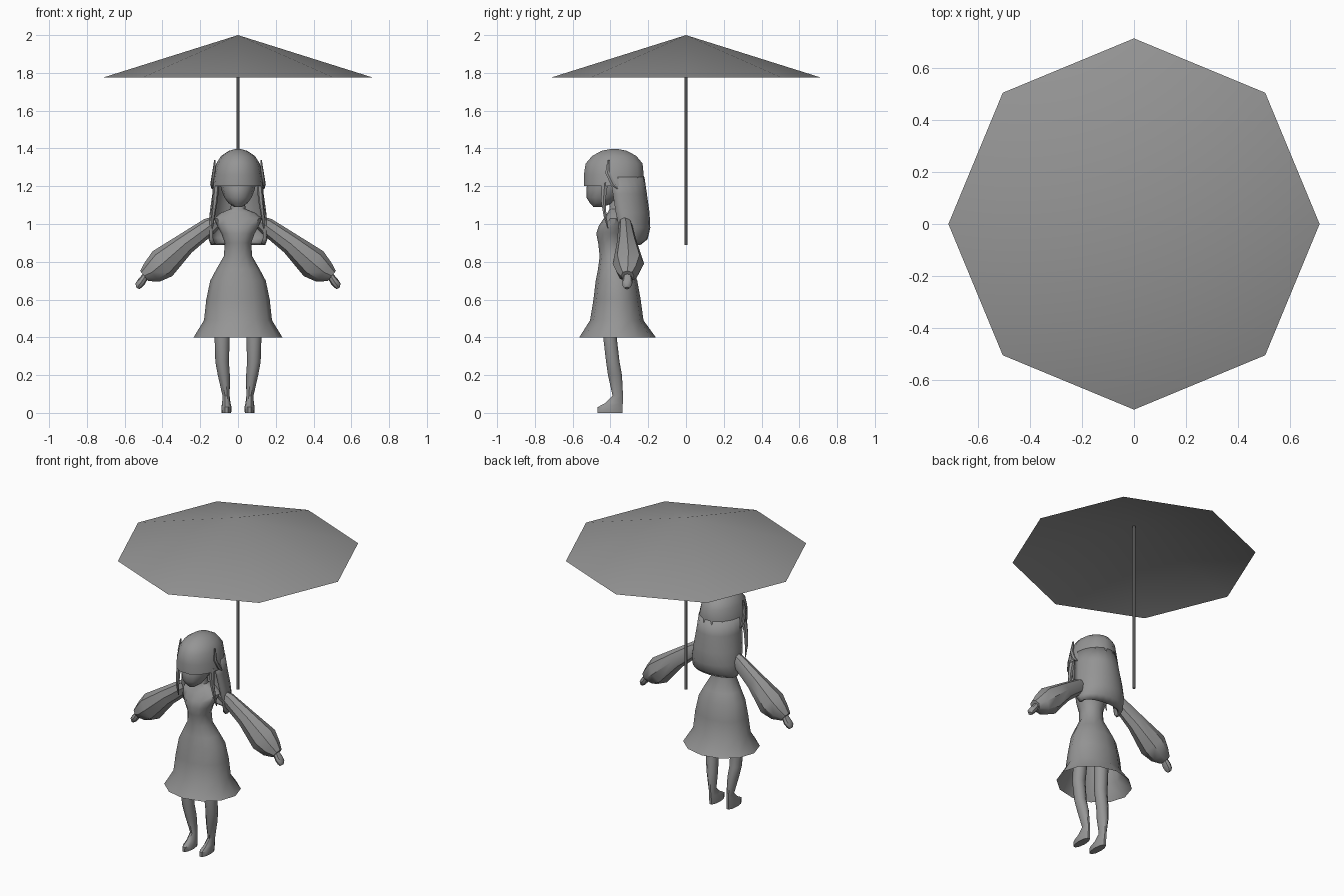
import bpy, bmesh, math
from mathutils import Vector

grey = bpy.data.materials.new("grey")
grey.diffuse_color = (0.3, 0.3, 0.3, 1)


def finish(name, bm, angle=40):
    bmesh.ops.recalc_face_normals(bm, faces=bm.faces)
    me = bpy.data.meshes.new(name)
    bm.to_mesh(me)
    bm.free()
    ob = bpy.data.objects.new(name, me)
    bpy.context.collection.objects.link(ob)
    me.materials.append(grey)
    bpy.ops.object.select_all(action='DESELECT')
    ob.select_set(True)
    bpy.context.view_layer.objects.active = ob
    bpy.ops.object.shade_smooth_by_angle(angle=math.radians(angle))
    return ob


def loft(name, rings, sides=12, tilt=0, side=1, caps=(True, True), arc=None):
    """Skin rings of (x, y, z, half width, half depth); arc keeps part of each ring."""
    bm = bmesh.new()
    u = Vector((math.cos(tilt) * side, 0, math.sin(tilt)))
    v = Vector((0, 1, 0))
    a0, a1 = arc or (0, 2 * math.pi)
    n = sides + 1 if arc else sides
    loops = []
    for x, y, z, hu, hv in rings:
        c = Vector((x * side, y, z))
        angles = [a0 + (a1 - a0) * i / sides for i in range(n)]
        loops.append([bm.verts.new(c + u * hu * math.cos(a) + v * hv * math.sin(a))
                      for a in angles])
    for lo, hi in zip(loops, loops[1:]):
        for i in range(sides):
            j = (i + 1) % n
            bm.faces.new((lo[i], lo[j], hi[j], hi[i]))
    if caps[0]:
        bm.faces.new(loops[0])
    if caps[1]:
        bm.faces.new(loops[-1])
    return finish(name, bm)


def upright(rows):
    """Rows of (x, z, front y, back y, half width) to rings."""
    return [(x, (f + b) / 2, z, h, (b - f) / 2) for x, z, f, b, h in rows]


# Umbrella canopy: open eight-sided cone
bm = bmesh.new()
rim = [bm.verts.new((0.715 * math.cos(i * math.pi / 4), 0.715 * math.sin(i * math.pi / 4), 1.775))
       for i in range(8)]
apex = bm.verts.new((0, 0, 2))
for i in range(8):
    bm.faces.new((rim[i], rim[(i + 1) % 8], apex))
finish("umbrella_canopy", bm)

# Umbrella pole
loft("umbrella_pole", [(0, 0, 0.89, 0.009, 0.009), (0, 0, 1.985, 0.009, 0.009)], 8)

# Dress, shoulders and neck; the hem stays open
loft("dress", upright([
    (0, 0.40, -0.565, -0.16, 0.235), (0, 0.49, -0.508, -0.225, 0.18),
    (0, 0.60, -0.49, -0.24, 0.168), (0, 0.70, -0.478, -0.258, 0.147),
    (0, 0.76, -0.466, -0.285, 0.115), (0, 0.83, -0.457, -0.317, 0.075),
    (0, 0.90, -0.465, -0.32, 0.07), (0, 0.95, -0.475, -0.315, 0.088),
    (0, 0.99, -0.462, -0.305, 0.11), (0, 1.03, -0.435, -0.30, 0.125),
    (0, 1.06, -0.415, -0.31, 0.09), (0, 1.08, -0.405, -0.335, 0.04),
    (0, 1.16, -0.41, -0.34, 0.032)]), caps=(False, True))

# Head with a pointed chin
loft("head", upright([
    (0, 1.09, -0.49, -0.44, 0.02), (0, 1.11, -0.508, -0.39, 0.05),
    (0, 1.14, -0.527, -0.35, 0.072), (0, 1.18, -0.528, -0.30, 0.088),
    (0, 1.24, -0.52, -0.27, 0.10), (0, 1.31, -0.48, -0.29, 0.08)]))

# Hair cap with a straight fringe
loft("hair_cap", upright([
    (0, 1.20, -0.545, -0.215, 0.137), (0, 1.26, -0.545, -0.22, 0.13),
    (0, 1.32, -0.535, -0.226, 0.115), (0, 1.36, -0.50, -0.26, 0.09),
    (0, 1.387, -0.45, -0.31, 0.05), (0, 1.397, -0.40, -0.36, 0.015)]),
    sides=14, caps=(False, True))

# Long back hair: a shell wrapping the back and sides
back_hair = loft("back_hair", [
    (0, -0.365, 1.25, 0.128, 0.145), (0, -0.35, 1.16, 0.136, 0.143),
    (0, -0.335, 1.06, 0.15, 0.142), (0, -0.32, 0.98, 0.157, 0.131),
    (0, -0.315, 0.92, 0.156, 0.112), (0, -0.31, 0.89, 0.145, 0.07)],
    caps=(False, False), arc=(math.radians(-15), math.radians(195)))
mod = back_hair.modifiers.new("thickness", 'SOLIDIFY')
mod.thickness = 0.02

leg = upright([
    (0.061, 0.0, -0.472, -0.333, 0.025), (0.061, 0.03, -0.472, -0.333, 0.027),
    (0.062, 0.052, -0.43, -0.332, 0.022), (0.063, 0.09, -0.39, -0.332, 0.019),
    (0.075, 0.20, -0.415, -0.337, 0.032), (0.084, 0.27, -0.425, -0.35, 0.036),
    (0.084, 0.40, -0.44, -0.365, 0.04), (0.075, 0.68, -0.43, -0.34, 0.045)])
sleeve = [
    (0.10, -0.33, 1.02, 0.03, 0.03), (0.15, -0.32, 0.99, 0.046, 0.037),
    (0.28, -0.312, 0.895, 0.058, 0.055), (0.40, -0.305, 0.79, 0.084, 0.083),
    (0.455, -0.307, 0.745, 0.064, 0.06), (0.497, -0.31, 0.725, 0.034, 0.035)]
hand = [
    (0.49, -0.31, 0.725, 0.018, 0.022), (0.51, -0.31, 0.695, 0.022, 0.028),
    (0.526, -0.312, 0.675, 0.02, 0.025), (0.532, -0.312, 0.66, 0.01, 0.014)]
strand = [
    (0.113, -0.43, 1.22, 0.016, 0.02), (0.122, -0.438, 1.12, 0.014, 0.013),
    (0.132, -0.428, 1.04, 0.01, 0.009), (0.136, -0.413, 0.975, 0.003, 0.003)]
lock = [
    (0.122, -0.41, 1.34, 0.004, 0.006), (0.128, -0.415, 1.27, 0.009, 0.014),
    (0.138, -0.385, 1.21, 0.009, 0.016), (0.136, -0.36, 1.185, 0.004, 0.007)]

# Mirrored limbs and hair locks
for s, label in ((1, "left"), (-1, "right")):
    loft(label + "_leg", leg, 10, side=s)
    loft(label + "_sleeve", sleeve, 8, math.radians(52), s)
    loft(label + "_hand", hand, 8, math.radians(35), s)
    loft(label + "_hair_strand", strand, 6, side=s)
    loft(label + "_hair_lock", lock, 6, side=s)
